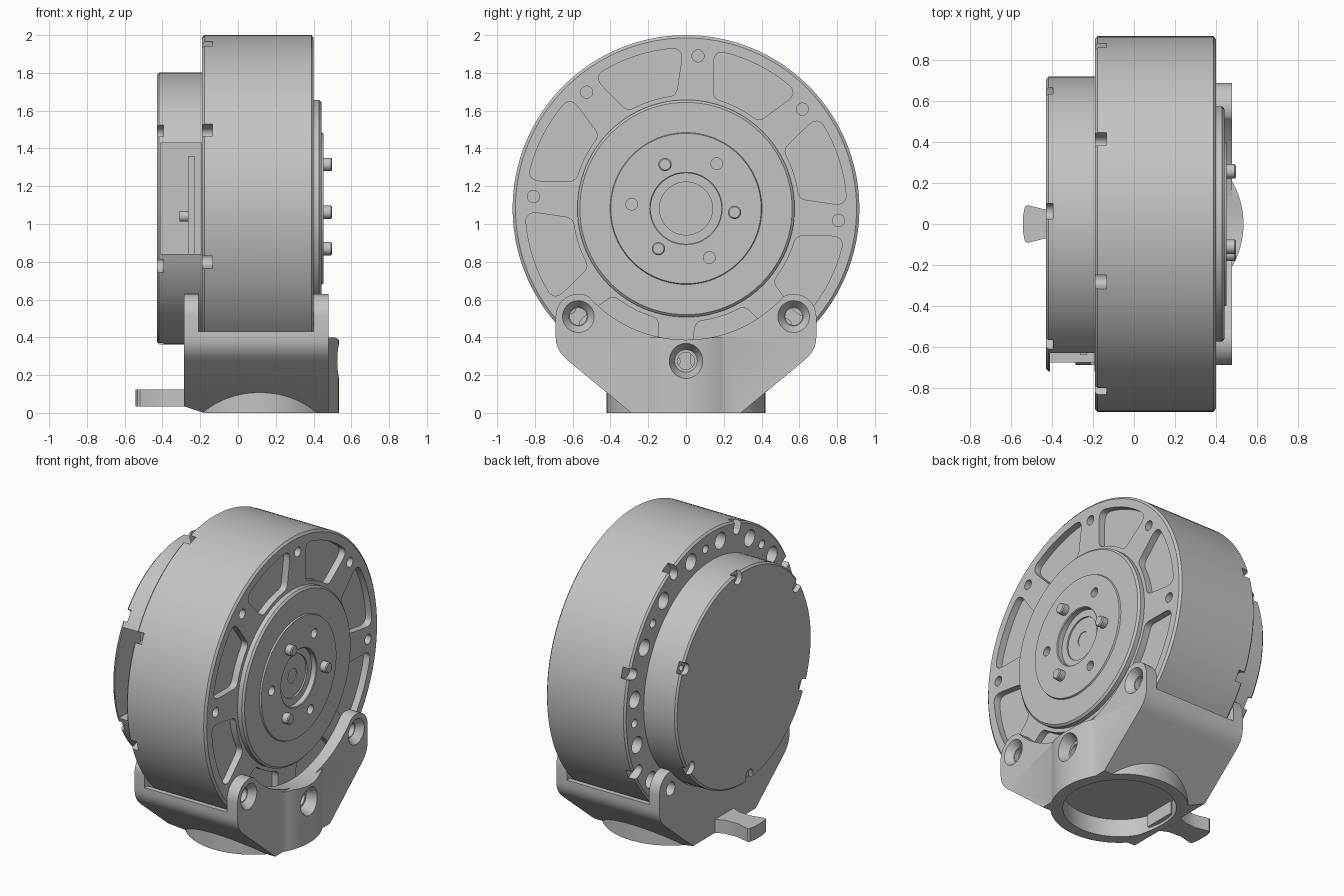
import bpy, bmesh, math
from mathutils import Vector

cube = bpy.data.objects.get("Cube")
if cube:
    bpy.data.objects.remove(cube, do_unlink=True)

grey = bpy.data.materials.new("plain grey")
grey.use_nodes = True
grey.diffuse_color = (0.55, 0.55, 0.55, 1)
grey.node_tree.nodes["Principled BSDF"].inputs["Base Color"].default_value = (0.55, 0.55, 0.55, 1)

ZC, R = 1.082, 0.918          # height of the main axis, body radius


def finish(name, bm):
    bmesh.ops.recalc_face_normals(bm, faces=bm.faces)
    me = bpy.data.meshes.new(name)
    bm.to_mesh(me)
    bm.free()
    me.materials.append(grey)
    ob = bpy.data.objects.new(name, me)
    bpy.context.collection.objects.link(ob)
    return ob


def loft(name, rings):
    """Solid from equal-length rings of points, capped at both ends."""
    bm = bmesh.new()
    vs = [[bm.verts.new(p) for p in ring] for ring in rings]
    n = len(vs[0])
    for a, b in zip(vs, vs[1:]):
        for i in range(n):
            j = (i + 1) % n
            bm.faces.new((a[i], a[j], b[j], b[i]))
    bm.faces.new(vs[0])
    bm.faces.new(vs[-1])
    return finish(name, bm)


def lathe(name, profile, y=0, z=ZC, n=96):
    """Turned solid about an x axis; profile holds (x, radius)."""
    ang = [2 * math.pi * i / n for i in range(n)]
    return loft(name, [[(x, y + r * math.cos(a), z + r * math.sin(a)) for a in ang]
                       for x, r in profile])


def rod(name, x0, x1, r, y=0, z=ZC, n=24):
    return lathe(name, [(x0, r), (x1, r)], y, z, n)


def prism(name, pts, a0, a1, axis="x"):
    place = (lambda a, u, v: (a, u, v)) if axis == "x" else (lambda a, u, v: (u, v, a))
    return loft(name, [[place(a, u, v) for u, v in pts] for a in (a0, a1)])


def box(name, x0, x1, y0, y1, z0, z1):
    return prism(name, [(y0, z0), (y1, z0), (y1, z1), (y0, z1)], x0, x1)


def circle(cx, cy, r, a0=0, a1=360, n=96):
    m = n if a1 - a0 == 360 else n - 1
    return [(cx + r * math.cos(math.radians(a0 + (a1 - a0) * i / m)),
             cy + r * math.sin(math.radians(a0 + (a1 - a0) * i / m))) for i in range(n)]


def combine(ob, others, op="DIFFERENCE"):
    for other in others:
        mod = ob.modifiers.new("cut", "BOOLEAN")
        mod.operation, mod.solver, mod.object = op, "EXACT", other
        dg = bpy.context.evaluated_depsgraph_get()
        me = bpy.data.meshes.new_from_object(ob.evaluated_get(dg))
        ob.modifiers.clear()
        ob.data = me
        bpy.data.objects.remove(other, do_unlink=True)


def polar(r, deg):
    a = math.radians(deg)
    return r * math.cos(a), ZC + r * math.sin(a)


def round_corner(a, c, b, n=6):
    a, c, b = Vector(a), Vector(c), Vector(b)
    return [tuple(a * (1 - t) ** 2 + c * 2 * t * (1 - t) + b * t * t)
            for t in [i / n for i in range(n + 1)]]


def pocket(mid):
    """Rounded sector cutter between two ribs."""
    ro, ri, ho, hi = 0.85, 0.60, 17.0, 13.5
    P = lambda r, d: polar(r, mid + d)
    pts = round_corner(P(ro - .07, -ho + .8), P(ro, -ho), P(ro, -ho + 4))
    pts += [P(ro, -ho + 4 + (2 * ho - 8) * i / 8) for i in range(1, 8)]
    pts += round_corner(P(ro, ho - 4), P(ro, ho), P(ro - .07, ho - .8))
    pts += round_corner(P(ri + .05, hi + .6), P(ri, hi), P(ri, hi - 4))
    pts += [P(ri, hi - 4 - (2 * hi - 8) * i / 6) for i in range(1, 6)]
    pts += round_corner(P(ri, -hi + 4), P(ri, -hi), P(ri + .05, -hi - .6))
    return prism("pocket", pts, 0.355, 0.6)


def notch(radius, depth, width, deg, x0, x1):
    """U-shaped slot that opens outward at the rim."""
    a = math.radians(deg)
    c, w = radius - depth + width / 2, width / 2
    pts = circle(c, 0, w, 90, 270, 9) + [(radius + .05, -w), (radius + .05, w)]
    return prism("notch", [(u * math.cos(a) - v * math.sin(a),
                            ZC + u * math.sin(a) + v * math.cos(a)) for u, v in pts], x0, x1)


# Main drum with pockets, bolt holes, rim slots and rear vent holes
drum = lathe("drum_housing", [(-.19, R - .012), (-.178, R), (.388, R), (.40, R - .015)], n=128)
cuts = []
for k in range(8):
    mid = 18 + 45 * k
    cuts.append(pocket(mid))
    cuts.append(rod("bolt", .25, .6, .032, *polar(.81, mid - 22.5)))
    cuts.append(notch(R, .085, .07, mid, -.3, -.135))
    for off, r in ((11.5, .055), (22.5, .028), (33.5, .055)):
        cuts.append(rod("vent", -.3, -.12, r, *polar(.82, mid + off)))
combine(drum, cuts)

# Stepped output hub with central bore
hub = lathe("output_hub", [(.36, .575), (.43, .575), (.442, .562), (.442, .402), (.452, .398),
                           (.452, .192), (.448, .187), (.415, .187), (.415, .14), (.405, .14),
                           (.405, .047), (.35 + .02, .047)])
combine(hub, [rod("hole", .41, .6, .031, *polar(.288, 55.5 + 120 * k)) for k in range(3)])
for k in range(3):
    y, z = polar(.258, -4.5 + 120 * k)
    lathe("drive_pin_%d" % (k + 1), [(.42, .035), (.492, .035), (.498, .029)], y, z, 24)

# Rear cover with rim slots and a window in the front side
cover = lathe("rear_cover", [(-.43, .708), (-.418, .72), (-.18, .72)])
cuts = [box("window", -.41, -.192, -.9, -.45, .84, 1.43)]
for k in range(6):
    cuts.append(notch(.72, .075, .075, 25 + 60 * k, -.6, -.395))
    cuts.append(rod("screw", -.6, -.35, .02, *polar(.68, 25 + 60 * k), n=12))
combine(cover, cuts)
box("circuit_board", -.265, -.23, -.64, -.44, .835, 1.36)
rod("board_pin", -.31, -.26, .028, -.59, 1.04)

# Mounting bracket: side outline with two lugs, joined to a round socket
lug = circle(-.57, .51, .12, 180, 40, 14)
half = [(-.29, 0)] + round_corner((-.625, .277), (-.69, .33), (-.69, .40), 5) + lug
bracket = prism("mounting_bracket", half + [(-y, z) for y, z in reversed(half)], -.285, .48)
combine(bracket, [prism("socket", circle(.115, 0, .42), 0, .40, "z")], "UNION")
cuts = [rod("drum_clearance", -.21, .401, .925, n=128),
        box("shoulder", -.21, .401, -1, 1, .43, .9),
        rod("front_arc", .39, .8, .695, n=128),
        rod("rear_arc", -.6, -.2, .725, n=128),
        prism("bore", circle(.115, 0, .345), -.2, .12, "z"),
        box("rear_trim", -.6, -.285, -1, 1, -.1, .7),
        lathe("center_sink", [(.3, .045), (.465, .045), (.465, .06), (.56, .105)], 0, .275, 32)]
for s in (-1, 1):
    cuts.append(rod("lug_hole", -.6, .9, .045, s * .57, .51))
    cuts.append(lathe("lug_sink", [(.435, .05), (.485, .088), (.6, .088)], s * .57, .51, 32))
# sloping trim under the rear edge
wedge = [(-.6, -.1), (-.6, .14), (-.285, .035), (-.18, 0), (-.18, -.1)]
cuts.append(loft("wedge", [[(x, y, z) for x, z in wedge] for y in (-1, 1)]))
combine(bracket, cuts)

# Rear lever tab, flared at its rounded end
side = [(-.2, .11), (-.285, .10), (-.34, .075), (-.43, .07), (-.52, .092), (-.533, .085), (-.542, .04)]
prism("lever_tab", side + [(x, -y) for x, y in reversed(side)], .035, .125, "z")

# Smooth the round walls, keep the machined edges crisp
for ob in bpy.context.collection.objects:
    if ob.type == "MESH" and ob.data.materials and ob.data.materials[0] == grey:
        bpy.ops.object.select_all(action="DESELECT")
        ob.select_set(True)
        bpy.context.view_layer.objects.active = ob
        bpy.ops.object.shade_smooth_by_angle(angle=math.radians(30))
